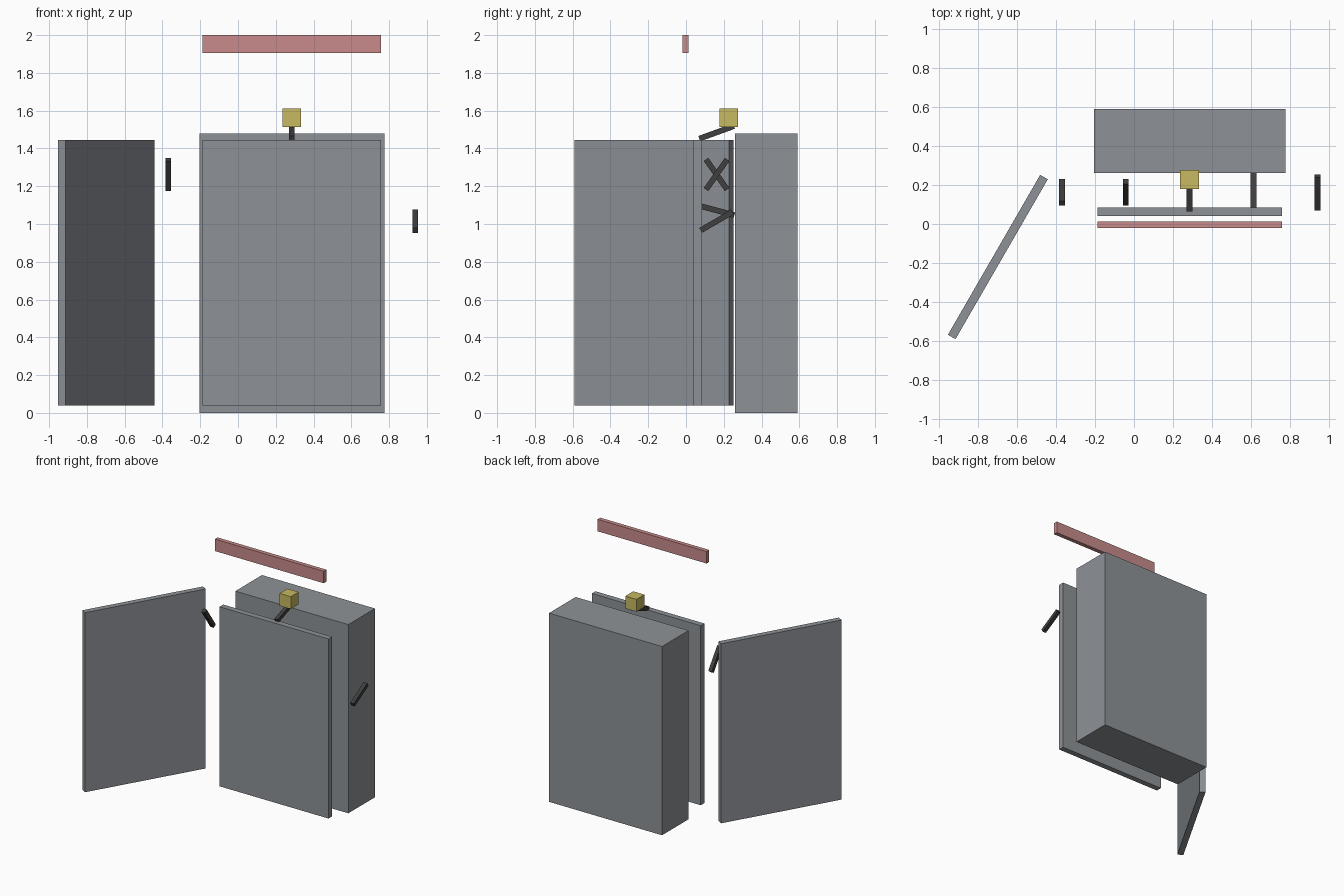
import bpy
from math import radians
from mathutils import Vector

old = bpy.data.objects.get("Cube")
if old:
    bpy.data.objects.remove(old, do_unlink=True)


def material(name, r, g, b):
    m = bpy.data.materials.new(name)
    m.use_nodes = True
    m.diffuse_color = (r, g, b, 1)
    m.node_tree.nodes["Principled BSDF"].inputs["Base Color"].default_value = (r, g, b, 1)
    return m


grey = material("steel grey", 0.27, 0.29, 0.31)
dark = material("dark grey", 0.05, 0.05, 0.05)
yellow = material("dull yellow", 0.58, 0.48, 0.12)
pink = material("dusty pink", 0.58, 0.26, 0.26)


def box(name, centre, size, mat, rot=(0, 0, 0)):
    bpy.ops.mesh.primitive_cube_add(size=1, location=centre,
                                    rotation=[radians(a) for a in rot])
    ob = bpy.context.object
    ob.name = name
    # Bake the dimensions into the mesh
    for v in ob.data.vertices:
        v.co = v.co * Vector(size)
    ob.data.materials.append(mat)
    return ob


MID = 0.285                      # centre line of the cabinet
PANEL = (0.945, 0.045, 1.408)    # both panels share one size

# Cabinet body and its two panels
box("cabinet_body", (MID, 0.425, 0.74), (0.98, 0.33, 1.48), grey)
box("front_panel", (MID, 0.063, 0.742), PANEL, grey)
box("open_door", (-0.697, -0.169, 0.742), PANEL, grey, (0, 0, 60))

# Floating header strip and top block
box("header_strip", (MID, -0.003, 1.953), (0.945, 0.033, 0.094), pink)
box("top_block", (MID, 0.227, 1.563), (0.097, 0.097, 0.097), yellow)

# Row of levers, evenly spaced, each tilted about x
levers = [(1.262, -55), (1.262, 55), (1.485, 20), (1.072, -15), (1.015, 30)]
for i, (z, tilt) in enumerate(levers):
    x = MID + (i - 2) * 0.327
    box(f"lever_{i + 1}", (x, 0.162, z), (0.03, 0.195, 0.03), dark, (tilt, 0, 0))
